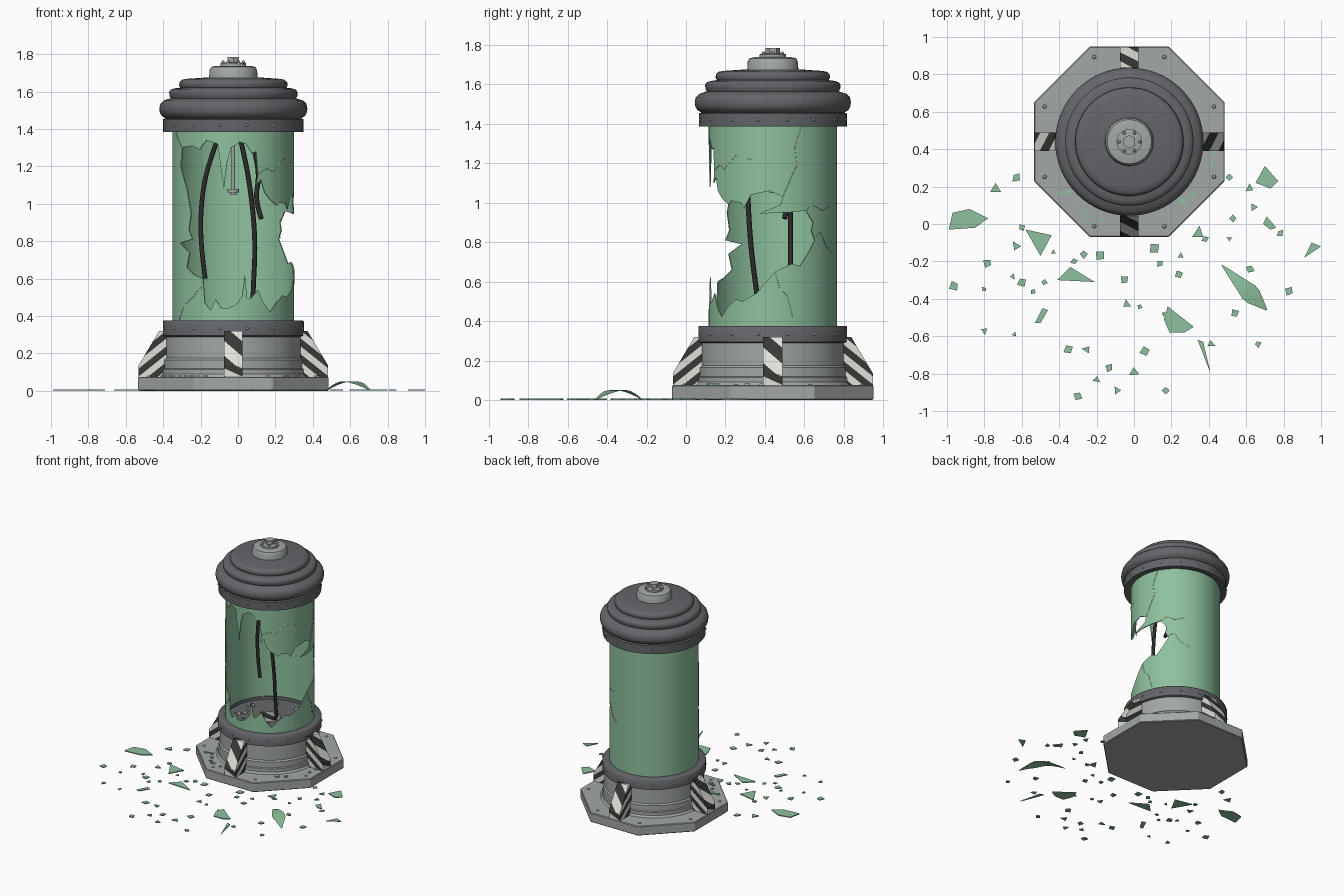
import bpy, bmesh, math, random
from mathutils import Vector
from mathutils.geometry import tessellate_polygon

random.seed(4)
if "Cube" in bpy.data.objects:
    bpy.data.objects.remove(bpy.data.objects["Cube"])

CX, CY = -0.025, 0.44      # axis of the tank
GLASS_R = 0.325


def material(name, r, g, b):
    m = bpy.data.materials.new(name)
    m.use_nodes = True
    m.diffuse_color = (r, g, b, 1)
    m.node_tree.nodes["Principled BSDF"].inputs["Base Color"].default_value = (r, g, b, 1)
    return m


GREY = material("light grey metal", 0.36, 0.39, 0.38)
DARK = material("dark grey metal", 0.125, 0.13, 0.14)
GREEN = material("green glass", 0.27, 0.53, 0.34)
BLACK = material("black rubber", 0.025, 0.025, 0.025)
STRIPE = material("stripe black", 0.04, 0.04, 0.037)
WHITE = material("stripe white", 0.75, 0.75, 0.70)
STUD = material("stud grey", 0.30, 0.31, 0.32)
PALE = material("pale crack", 0.62, 0.74, 0.62)


def around(r, angle, z):
    """Point about the tank axis; angle 0 is the front, growing towards +x."""
    return Vector((CX + r * math.sin(angle), CY - r * math.cos(angle), z))


def finish(bm, name, mats, smooth=None):
    mesh = bpy.data.meshes.new(name)
    bm.to_mesh(mesh)
    bm.free()
    ob = bpy.data.objects.new(name, mesh)
    bpy.context.collection.objects.link(ob)
    for m in mats:
        mesh.materials.append(m)
    if smooth:
        bpy.ops.object.select_all(action="DESELECT")
        ob.select_set(True)
        bpy.context.view_layer.objects.active = ob
        bpy.ops.object.shade_smooth_by_angle(angle=math.radians(smooth))
    return ob


def lathe(name, profile, mat, steps=64, smooth=50):
    bm = bmesh.new()
    vs = [bm.verts.new(around(r, 0, z)) for r, z in profile]
    es = [bm.edges.new(pair) for pair in zip(vs, vs[1:])]
    bmesh.ops.spin(bm, geom=vs + es, cent=(CX, CY, 0), axis=(0, 0, 1),
                   angle=math.tau, steps=steps, use_merge=False)
    bmesh.ops.remove_doubles(bm, verts=bm.verts, dist=1e-4)
    bmesh.ops.recalc_face_normals(bm, faces=bm.faces)
    return finish(bm, name, [mat], smooth)


def prism(bm, points, height):
    """Upright extrusion of a 3D polygon."""
    face = bm.faces.new([bm.verts.new(p) for p in points])
    res = bmesh.ops.extrude_face_region(bm, geom=[face], use_keep_orig=True)
    top = [g for g in res["geom"] if isinstance(g, bmesh.types.BMVert)]
    bmesh.ops.translate(bm, verts=top, vec=(0, 0, height))


def tube(name, points, radius, mat, smooth_path=True):
    cu = bpy.data.curves.new(name, "CURVE")
    cu.dimensions = "3D"
    cu.bevel_depth, cu.bevel_resolution, cu.use_fill_caps = radius, 2, True
    sp = cu.splines.new("NURBS" if smooth_path else "POLY")
    sp.points.add(len(points) - 1)
    for p, co in zip(sp.points, points):
        p.co = (*co, 1)
    if smooth_path:
        sp.use_endpoint_u, sp.order_u, sp.resolution_u = True, 3, 6
    cu.materials.append(mat)
    ob = bpy.data.objects.new(name, cu)
    bpy.context.collection.objects.link(ob)


# Octagonal base plate
bm = bmesh.new()
a, b = 0.51, 0.21
corners = [(a, -b), (a, b), (b, a), (-b, a), (-a, b), (-a, -b), (-b, -a), (b, -a)]
prism(bm, [(CX + x, CY + y, 0) for x, y in corners], 0.075)
bmesh.ops.recalc_face_normals(bm, faces=bm.faces)
bmesh.ops.bevel(bm, geom=bm.edges[:], offset=0.005, segments=1, affect="EDGES")
finish(bm, "base_plate", [GREY])

# Turned parts: drum, lower collar with floor, lid, cap
lathe("base_drum", [(0.395, 0.07), (0.38, 0.09), (0.38, 0.115), (0.372, 0.12), (0.372, 0.165),
                    (0.362, 0.175), (0.362, 0.295)], GREY, smooth=25)
lathe("lower_collar", [(0, 0.355), (0.31, 0.355), (0.312, 0.375), (0.372, 0.375), (0.377, 0.37),
                       (0.377, 0.295), (0.36, 0.288)], DARK)
lathe("floor_ring", [(0, 0.372), (0.06, 0.372), (0.08, 0.355)], STUD, 32, 30)
lathe("lid", [(0, 1.395), (0.32, 1.395), (0.335, 1.385), (0.375, 1.385), (0.375, 1.452),
              (0.362, 1.457), (0.383, 1.47), (0.393, 1.488), (0.396, 1.51), (0.39, 1.535),
              (0.373, 1.552), (0.335, 1.564), (0.342, 1.578), (0.343, 1.597), (0.335, 1.61),
              (0.315, 1.617), (0.284, 1.621), (0.29, 1.635), (0.288, 1.65), (0.275, 1.663),
              (0.25, 1.668), (0, 1.685)], DARK, smooth=55)
lathe("top_cap", [(0.13, 1.67), (0.127, 1.715), (0.118, 1.732), (0.09, 1.738), (0, 1.738)], GREY)
lathe("cap_flange", [(0.068, 1.735), (0.068, 1.752), (0.045, 1.756), (0, 1.756)], GREY, 32)
lathe("cap_nut", [(0.036, 1.75), (0.036, 1.785), (0, 1.785)], GREY, 6, 10)

# Hanging rod on the axis
lathe("hanging_rod", [(0.009, 1.4), (0.009, 1.075), (0, 1.075)], GREY, 12)
lathe("rod_head", [(0, 1.08), (0.03, 1.08), (0.03, 1.06), (0.018, 1.06), (0.018, 1.048),
                   (0, 1.048)], GREY, 16, 30)


# Studs on the collars, plate, floor and cap
def studs(name, count, r, z, size, upright, phase=0.5):
    bm = bmesh.new()
    for i in range(count):
        new = bmesh.ops.create_uvsphere(bm, u_segments=8, v_segments=6, radius=size)["verts"]
        bmesh.ops.scale(bm, verts=new, vec=(1, 1, upright))
        bmesh.ops.translate(bm, verts=new, vec=around(r, (i + phase) * math.tau / count, z))
    finish(bm, name, [STUD], 60)


studs("lower_collar_studs", 16, 0.376, 0.333, 0.008, 1)
studs("upper_collar_studs", 16, 0.374, 1.42, 0.008, 1)
studs("plate_studs", 8, 0.49, 0.075, 0.011, 0.7)
studs("floor_studs", 8, 0.23, 0.357, 0.017, 1)
studs("cap_studs", 6, 0.055, 1.756, 0.009, 1.2)

# Four striped buttress fins, cut along diagonal bands
for i, side in enumerate(("front", "left", "back", "right")):
    bm = bmesh.new()
    outline = [(0.33, 0.07), (0.507, 0.07), (0.507, 0.135), (0.397, 0.32), (0.33, 0.32)]
    face = bm.faces.new([bm.verts.new((u, -0.049, z)) for u, z in outline])
    res = bmesh.ops.extrude_face_region(bm, geom=[face], use_keep_orig=True)
    far = [g for g in res["geom"] if isinstance(g, bmesh.types.BMVert)]
    bmesh.ops.translate(bm, verts=far, vec=(0, 0.098, 0))
    bmesh.ops.recalc_face_normals(bm, faces=bm.faces)
    slope, band = Vector((0.8, 0.45, 1)), 0.042
    for k in range(4, 20):
        bmesh.ops.bisect_plane(bm, geom=bm.verts[:] + bm.edges[:] + bm.faces[:],
                               plane_co=slope * (k * band / slope.length_squared), plane_no=slope)
    for f in bm.faces:
        f.material_index = int(f.calc_center_median().dot(slope) / band) % 2
    for v in bm.verts:
        u, t, z = v.co
        angle = i * math.pi / 2
        v.co = around(u, angle, z) + Vector((math.cos(angle), math.sin(angle), 0)) * t
    finish(bm, side + "_fin", [STRIPE, WHITE])

# Broken glass: unrolled sheet (degrees, height in hundredths) with a jagged hole, then wrapped
upper = [(-34, 129), (-26, 134), (-15, 132), (-12, 120), (-9, 108), (-6, 122), (-2, 130), (6, 133),
         (12, 132), (18, 127), (22, 128), (24, 115), (22, 110), (27, 113), (31, 106), (38, 102),
         (46, 99), (50, 101), (60, 100), (63, 97), (70, 104), (87, 106), (99, 103), (97, 99),
         (78, 94.5), (104, 95), (121, 96), (129, 90), (127, 86), (131, 81)]
lower = [(123, 74), (115, 68), (107, 69), (99, 67), (92, 65), (75, 54), (62, 50), (55, 51), (45, 47),
         (37, 42), (30, 47), (24, 54), (16, 49), (13, 50), (11, 62), (8, 50), (2, 46), (-6, 44),
         (-11, 44), (-17, 49), (-22, 43), (-28, 47), (-30, 60), (-40, 62), (-50, 66), (-46, 74),
         (-61, 79), (-42, 81), (-47, 86), (-44, 95), (-50, 108), (-60, 120), (-57, 130), (-42, 131)]
hole = [Vector((math.radians(d), h / 100, 0)) for d, h in upper + lower]
sheet = [Vector((x * math.pi, z, 0)) for x, z in ((-1, 0.36), (1, 0.36), (1, 1.395), (-1, 1.395))]
bm = bmesh.new()
vs = [bm.verts.new(p) for p in sheet + hole]
for tri in tessellate_polygon([sheet, hole]):
    bm.faces.new([vs[k] for k in tri])
for d in range(-175, 180, 5):
    bmesh.ops.bisect_plane(bm, geom=bm.verts[:] + bm.edges[:] + bm.faces[:],
                           plane_co=(math.radians(d), 0, 0), plane_no=(1, 0, 0))
for v in bm.verts:
    v.co = around(GLASS_R, v.co.x, v.co.y)
bmesh.ops.remove_doubles(bm, verts=bm.verts, dist=1e-4)
bm.normal_update()
for f in bm.faces:
    if f.normal.dot(f.calc_center_median() - Vector((CX, CY, f.calc_center_median().z))) < 0:
        f.normal_flip()
bmesh.ops.solidify(bm, geom=bm.faces[:], thickness=0.006)
finish(bm, "broken_glass", [GREEN], 40)

# Hairline cracks running from the hole
cracks = [[(24, 116), (34, 119), (41, 117), (55, 124), (70, 122)],
          [(99, 103), (106, 112), (112, 119), (110, 128), (116, 138)],
          [(121, 96), (128, 99), (140, 96), (152, 98)],
          [(92, 65), (96, 57), (103, 53), (108, 42)],
          [(129, 82), (138, 85), (146, 78), (158, 74)],
          [(-31, 56), (-42, 50), (-55, 45), (-62, 38)],
          [(-57, 130), (-63, 133), (-70, 138)]]
for path in cracks:
    tube("glass_crack", [around(GLASS_R + 0.001, math.radians(d), h / 100) for d, h in path],
         0.0016, PALE, False)

# Loose cables
tube("right_cable", [(-0.09, 0.5, 1.4), (-0.12, 0.51, 1.32), (-0.19, 0.53, 1.1),
                     (-0.205, 0.53, 0.8), (-0.175, 0.53, 0.6)], 0.013, BLACK)
tube("middle_cable", [(0.0, 0.3, 1.4), (0.02, 0.3, 1.32), (0.065, 0.31, 1.1), (0.095, 0.325, 0.8),
                      (0.08, 0.36, 0.53), (0.08, 0.38, 0.39), (0.02, 0.4, 0.375),
                      (-0.08, 0.41, 0.385)], 0.013, BLACK)
tube("left_cable", [(0.07, 0.5, 1.4), (0.085, 0.5, 1.3), (0.115, 0.52, 1.15), (0.09, 0.52, 1.02),
                    (0.125, 0.5, 0.92)], 0.013, BLACK)

# Large shards on the ground, corners in hundredths
large = [[(-99, -3), (-97, 6), (-88, 8), (-78, 3), (-85, -2)], [(-58, -3), (-44, -6), (-50, -17)],
         [(-41, -30), (-34, -23), (-21, -31)], [(16, -51), (18, -44), (32, -55), (27, -58), (19, -58)],
         [(34, -62), (37, -63), (41, -80)], [(65, 22), (70, 31), (77, 23), (73, 19)],
         [(91, -18), (95, -10), (100, -12)], [(-53, -53), (-49, -45), (-46, -46), (-50, -53)],
         [(31, -7), (35, -1), (37, -7)], [(-77, 17), (-74, 22), (-71, 17)],
         [(69, 0), (71, 4), (76, -2), (73, -3)]]
bm = bmesh.new()
for poly in large:
    prism(bm, [(x / 100, y / 100, 0.001) for x, y in poly], 0.007)

# Small shards: on the ground, on the plate and on the tank floor
small = [(-63, 25), (-60, -2), (-63, -12), (-65, -28), (-78, -21), (-96, -33), (-80, -35), (-80, -57),
         (-64, -59), (-60, -31), (-48, -31), (-54, -36), (-43, -15), (-32, -20), (-27, -16), (-18, -17),
         (-5, -30), (-4, -43), (3, -44), (14, -21), (11, -13), (25, -17), (38, -8), (51, -8),
         (-35, -67), (-25, -67), (-13, -77), (-20, -83), (-30, -92), (-9, -89), (17, -89), (0, -79),
         (6, -68), (16, -48), (41, -64), (54, -48), (66, -64), (83, -36), (62, 19), (51, 25), (64, 9),
         (62, -24), (53, 3), (78, -5), (24, -27)]
spots = [Vector((x / 100, y / 100, 0.001)) for x, y in small]
spots += [around(random.uniform(0.41, 0.47), random.uniform(-1.2, 1.9), 0.076) for _ in range(14)]
spots += [around(random.uniform(0.1, 0.28), random.uniform(-2, 2), 0.357) for _ in range(12)]
for spot in spots:
    n, size, turn = random.choice((3, 4, 4)), random.uniform(0.016, 0.034), random.uniform(0, 6)
    size *= 0.7 if spot.z > 0.01 else 1
    prism(bm, [spot + Vector((math.cos(turn + k * math.tau / n), math.sin(turn + k * math.tau / n), 0))
               * size * random.uniform(0.6, 1.1) for k in range(n)], 0.007)
bmesh.ops.recalc_face_normals(bm, faces=bm.faces)
finish(bm, "glass_shards", [GREEN])

# Long curved shard arching off the ground
bm = bmesh.new()
rows = []
for k in range(11):
    t = k / 10
    mid = Vector((0.47 + 0.24 * t, -0.22 - 0.24 * t, 0.001 + 0.05 * math.sin(math.pi * t)))
    half = Vector((0.7, 0.7, 0)) * (0.003 + 0.05 * min(t / 0.65, (1 - t) / 0.35 + 0.02))
    rows.append([bm.verts.new(mid - half), bm.verts.new(mid + half)])
for p, q in zip(rows, rows[1:]):
    bm.faces.new((p[0], q[0], q[1], p[1]))
bmesh.ops.solidify(bm, geom=bm.faces[:], thickness=0.006)
finish(bm, "curved_shard", [GREEN], 40)
